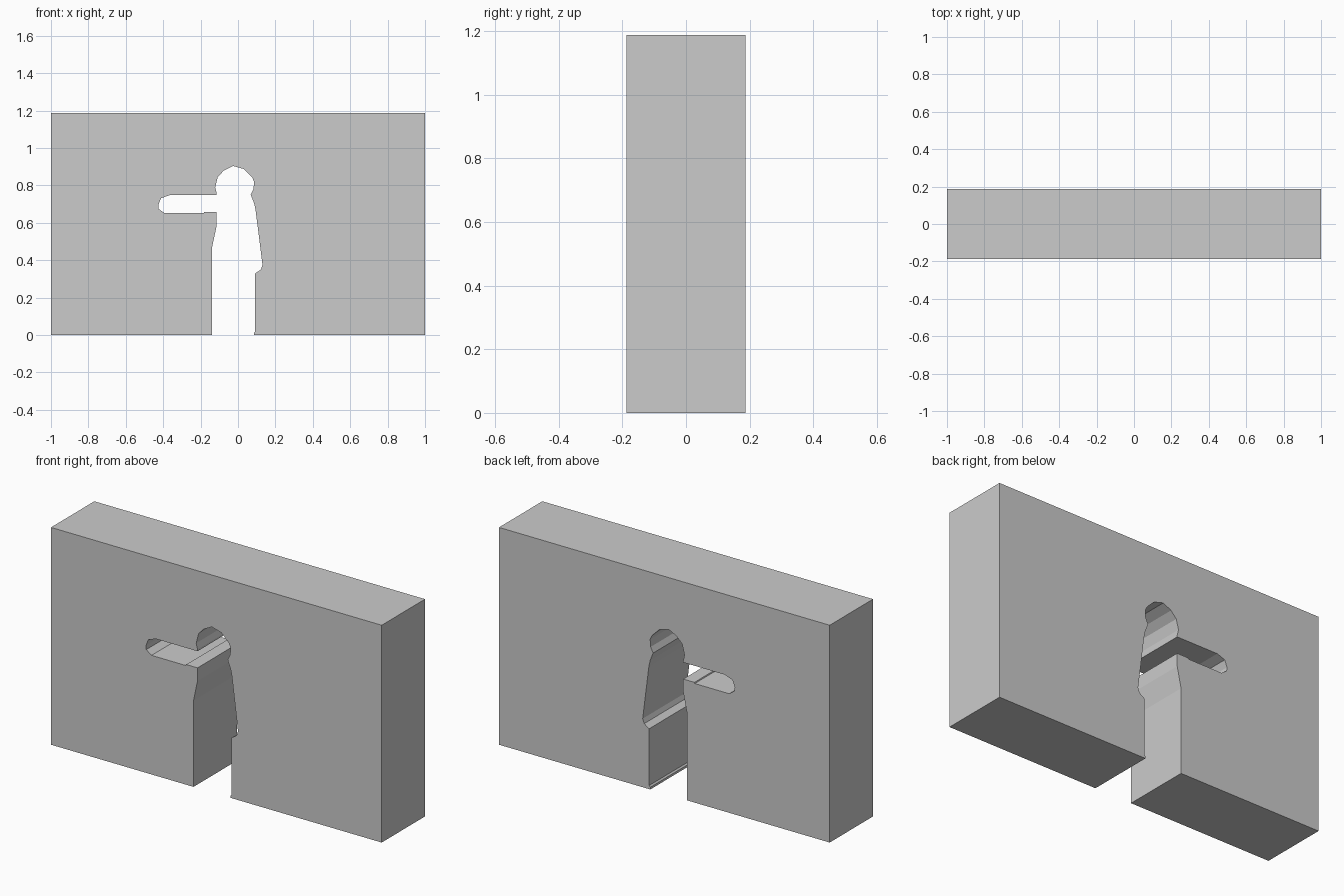
import bpy, bmesh

if "Cube" in bpy.data.objects:
    bpy.data.objects.remove(bpy.data.objects["Cube"])

HALF_DEPTH = 0.187
HEIGHT = 1.188

# Cut-out silhouette: up the left side, round the arm and head, down the right side
cutout = [
    (-0.138, 0), (-0.138, 0.472), (-0.114, 0.585), (-0.114, 0.657),
    (-0.182, 0.657), (-0.184, 0.651), (-0.392, 0.651), (-0.424, 0.674),
    (-0.426, 0.695), (-0.412, 0.731), (-0.365, 0.748), (-0.114, 0.748),
    (-0.114, 0.758), (-0.122, 0.79), (-0.108, 0.845), (-0.075, 0.88),
    (-0.027, 0.904), (0.03, 0.888), (0.075, 0.844), (0.086, 0.82),
    (0.083, 0.78), (0.068, 0.75), (0.086, 0.705), (0.094, 0.668),
    (0.131, 0.375), (0.122, 0.35), (0.092, 0.33), (0.092, 0.02),
    (0.085, 0.012), (0.085, 0),
]

# Wall outline: outer rectangle, broken at the base by the cut-out
outline = [(-1, 0)] + cutout + [(1, 0), (1, HEIGHT), (-1, HEIGHT)]

# Extrude the outline through the wall's thickness
bm = bmesh.new()
face = bm.faces.new([bm.verts.new((x, -HALF_DEPTH, z)) for x, z in outline])
geom = bmesh.ops.extrude_face_region(bm, geom=[face], use_keep_orig=True)["geom"]
verts = [g for g in geom if isinstance(g, bmesh.types.BMVert)]
bmesh.ops.translate(bm, verts=verts, vec=(0, 2 * HALF_DEPTH, 0))

# Clean triangulation of the concave faces, consistent normals
bmesh.ops.triangulate(bm, faces=[f for f in bm.faces if len(f.verts) > 4])
bmesh.ops.recalc_face_normals(bm, faces=bm.faces)

mesh = bpy.data.meshes.new("wall_with_figure_cutout")
bm.to_mesh(mesh)
bm.free()
bpy.context.collection.objects.link(bpy.data.objects.new("wall_with_figure_cutout", mesh))
